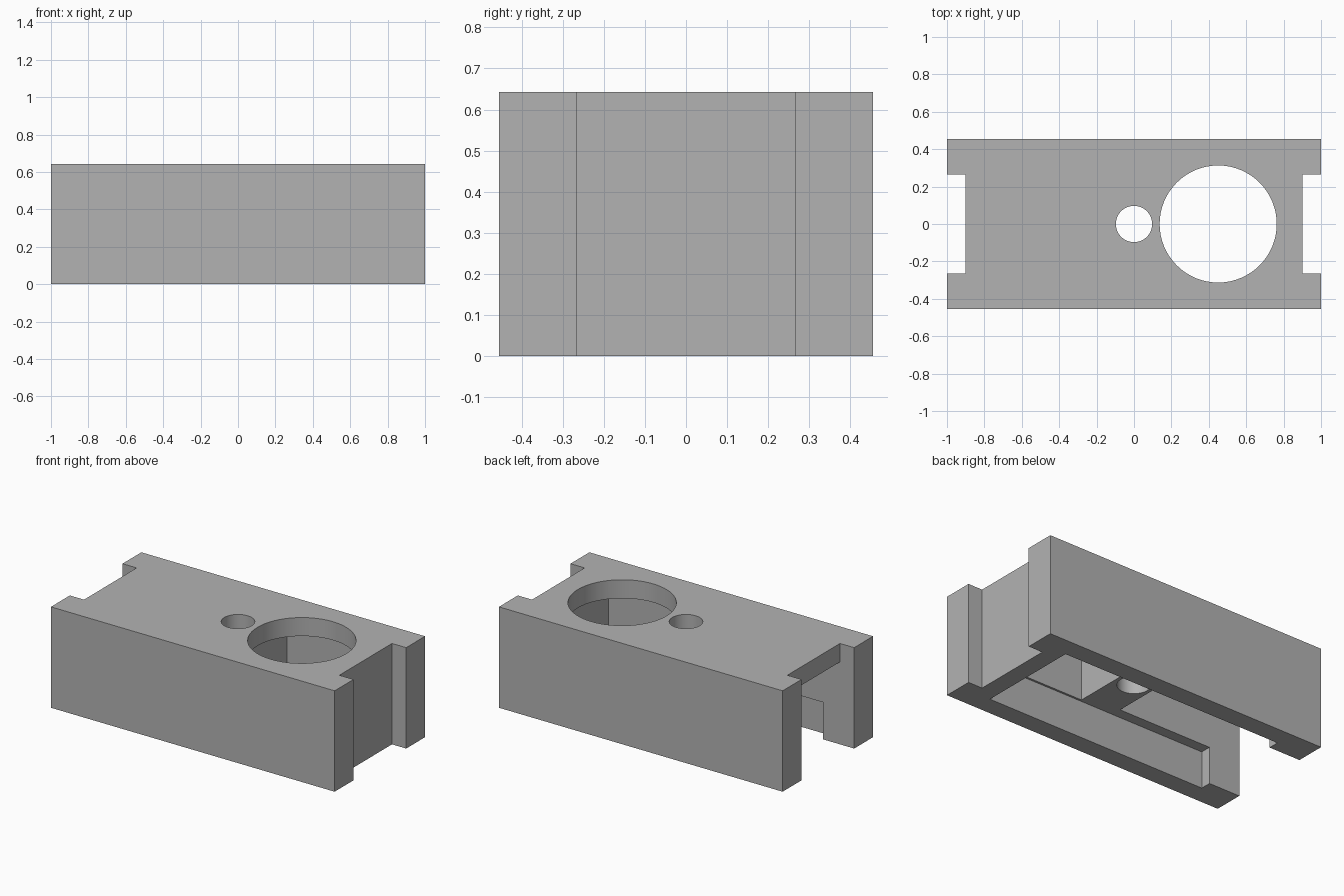
import bpy

if "Cube" in bpy.data.objects:
    bpy.data.objects.remove(bpy.data.objects["Cube"])

HEIGHT = 0.643
ROOF = 0.525      # underside of the top plate
LEDGE = 0.236     # top of the lower cavity
BELOW = -0.1      # cutters start under the block

grey = bpy.data.materials.new("plain grey")
grey.use_nodes = True
colour = (0.45, 0.45, 0.45, 1)
grey.diffuse_color = colour
grey.node_tree.nodes["Principled BSDF"].inputs["Base Color"].default_value = colour


def box(name, x0, x1, half_y, z0, z1):
    bpy.ops.mesh.primitive_cube_add(size=1, location=((x0 + x1) / 2, 0, (z0 + z1) / 2))
    ob = bpy.context.object
    ob.name = name
    ob.scale = (x1 - x0, half_y * 2, z1 - z0)
    bpy.ops.object.transform_apply(location=True, rotation=False, scale=True)
    ob.data.materials.append(grey)
    return ob


def drill(name, x, radius):
    bpy.ops.mesh.primitive_cylinder_add(vertices=64, radius=radius, depth=2, location=(x, 0, 0.3))
    ob = bpy.context.object
    ob.name = name
    ob.data.materials.append(grey)
    return ob


body = box("block_body", -1, 1, 0.455, 0, HEIGHT)

cutters = [
    # Full-height slots in both ends
    box("right_end_slot", -1.1, -0.9, 0.265, BELOW, 1),
    box("left_end_slot", 0.9, 1.1, 0.265, BELOW, 1),
    # Wide shallow cavity in the underside
    box("lower_cavity", -0.78, 0.785, 0.333, BELOW, LEDGE),
    # Deep channel open at one end, and the pocket under the large hole
    box("open_channel", -1.2, -0.12, 0.265, BELOW, ROOF),
    box("hole_pocket", 0.12, 0.77, 0.32, BELOW, ROOF),
    # Round holes
    drill("small_hole", 0, 0.097),
    drill("large_hole", 0.45, 0.313),
]

# Cut each shape out, then drop the cutter
bpy.ops.object.select_all(action="DESELECT")
bpy.context.view_layer.objects.active = body
body.select_set(True)
for cutter in cutters:
    mod = body.modifiers.new(cutter.name, "BOOLEAN")
    mod.operation = "DIFFERENCE"
    mod.solver = "EXACT"
    mod.object = cutter
    bpy.ops.object.modifier_apply(modifier=mod.name)
    bpy.data.objects.remove(cutter)

bpy.ops.object.shade_smooth_by_angle(angle=0.5)
